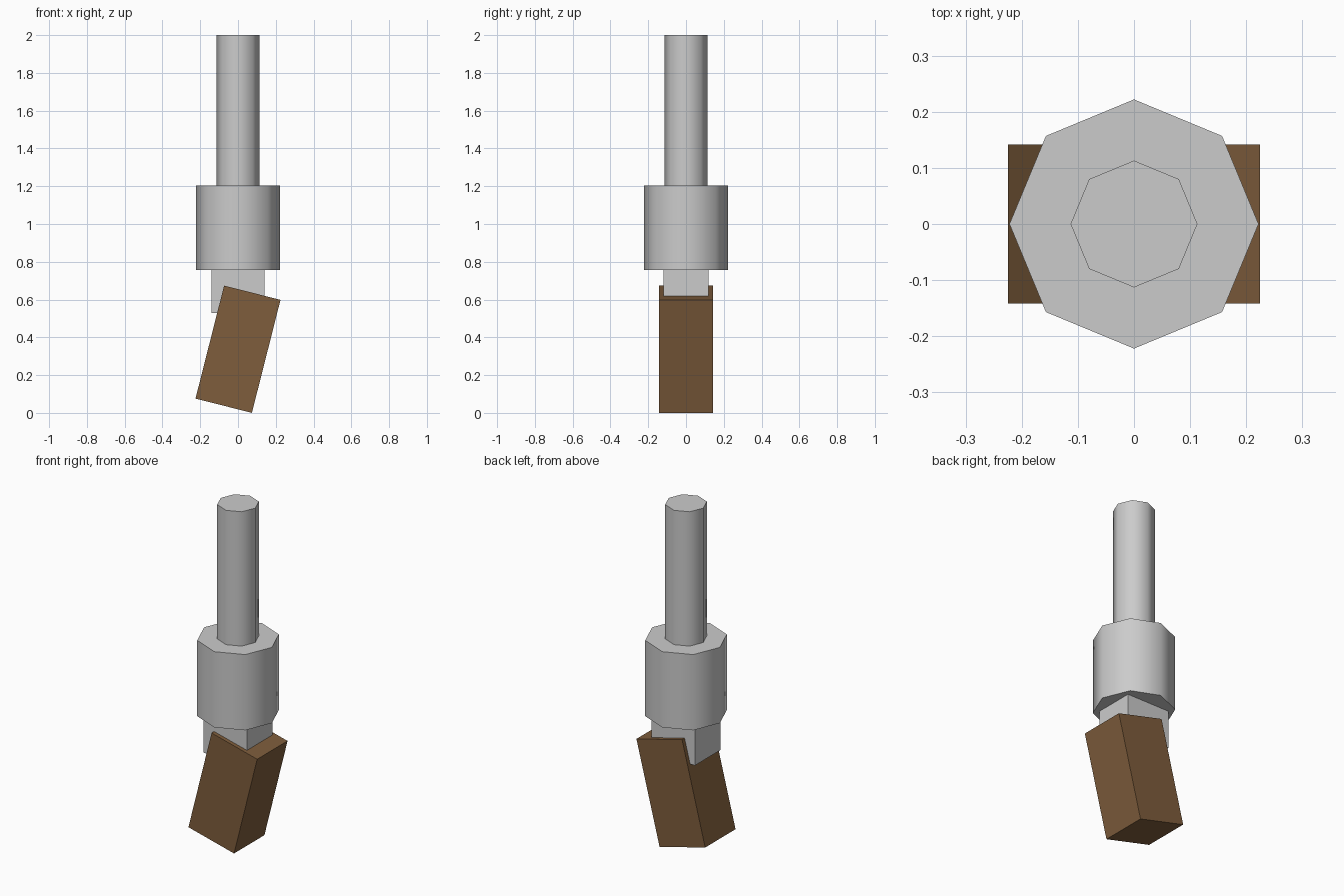
import bpy
from math import radians

if "Cube" in bpy.data.objects:
    bpy.data.objects.remove(bpy.data.objects["Cube"])


def octagon_rod(name, radius, z0, z1):
    bpy.ops.mesh.primitive_cylinder_add(vertices=8, radius=radius, depth=z1 - z0,
                                        location=(0, 0, (z0 + z1) / 2))
    ob = bpy.context.object
    ob.name = name
    bpy.ops.object.shade_smooth_by_angle(angle=radians(60))
    return ob


def box(name, size, z, tilt=0):
    bpy.ops.mesh.primitive_cube_add(size=1, location=(0, 0, z), rotation=(0, tilt, 0))
    ob = bpy.context.object
    ob.name = name
    ob.scale = size
    bpy.ops.object.transform_apply(location=False, rotation=False, scale=True)
    return ob


# Metal shaft, collar and the neck that enters the block
octagon_rod("shaft", 0.113, 1.205, 2.0)
octagon_rod("collar", 0.222, 0.757, 1.205)
box("neck", (0.283, 0.237, 0.227), 0.6435)

# Tilted wooden block
block = box("wood_block", (0.308, 0.284, 0.617), 0.337, radians(14.2))
wood = bpy.data.materials.new("brown_wood")
wood.diffuse_color = (0.21, 0.11, 0.045, 1)
wood.use_nodes = True
wood.node_tree.nodes["Principled BSDF"].inputs["Base Color"].default_value = wood.diffuse_color
block.data.materials.append(wood)
